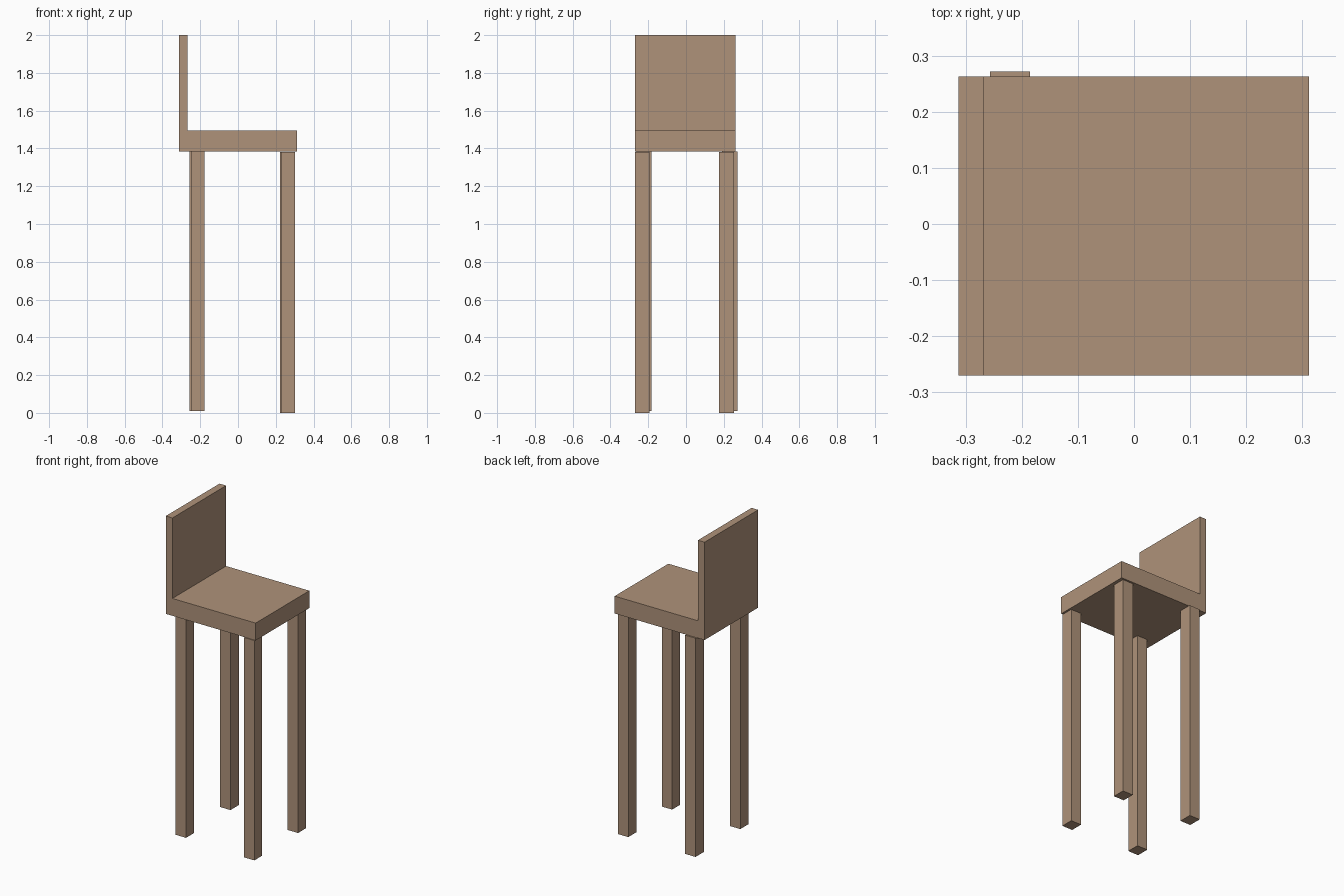
import bpy

if "Cube" in bpy.data.objects:
    bpy.data.objects.remove(bpy.data.objects["Cube"])

wood = bpy.data.materials.new("tan wood")
wood.diffuse_color = (0.43, 0.29, 0.195, 1)
wood.use_nodes = True
wood.node_tree.nodes["Principled BSDF"].inputs["Base Color"].default_value = wood.diffuse_color


def prism(name, profile, y0, y1):
    """Extrude an (x, z) profile, listed counter-clockwise from the front, along y."""
    n = len(profile)
    verts = [(x, y, z) for y in (y0, y1) for x, z in profile]
    faces = [list(range(n)), list(range(2 * n - 1, n - 1, -1))]
    for i in range(n):
        j = (i + 1) % n
        faces.append([j, i, n + i, n + j])
    mesh = bpy.data.meshes.new(name)
    mesh.from_pydata(verts, [], faces)
    mesh.materials.append(wood)
    obj = bpy.data.objects.new(name, mesh)
    bpy.context.collection.objects.link(obj)
    return obj


# Seat and backrest: one L-shaped profile
prism("seat_and_backrest",
      [(-0.313, 1.385), (0.312, 1.385), (0.312, 1.494),
       (-0.267, 1.494), (-0.267, 2.0), (-0.313, 2.0)],
      -0.27, 0.263)

# Four slightly uneven legs: x range, y range, z range
legs = {
    "front_left_leg": (-0.25, -0.178, -0.262, -0.182, 0.01, 1.385),
    "back_left_leg": (-0.257, -0.185, 0.19, 0.272, 0.01, 1.385),
    "front_right_leg": (0.231, 0.303, -0.27, -0.192, 0.0, 1.382),
    "back_right_leg": (0.223, 0.295, 0.175, 0.255, 0.0, 1.382),
}
for name, (x0, x1, y0, y1, z0, z1) in legs.items():
    prism(name, [(x0, z0), (x1, z0), (x1, z1), (x0, z1)], y0, y1)
